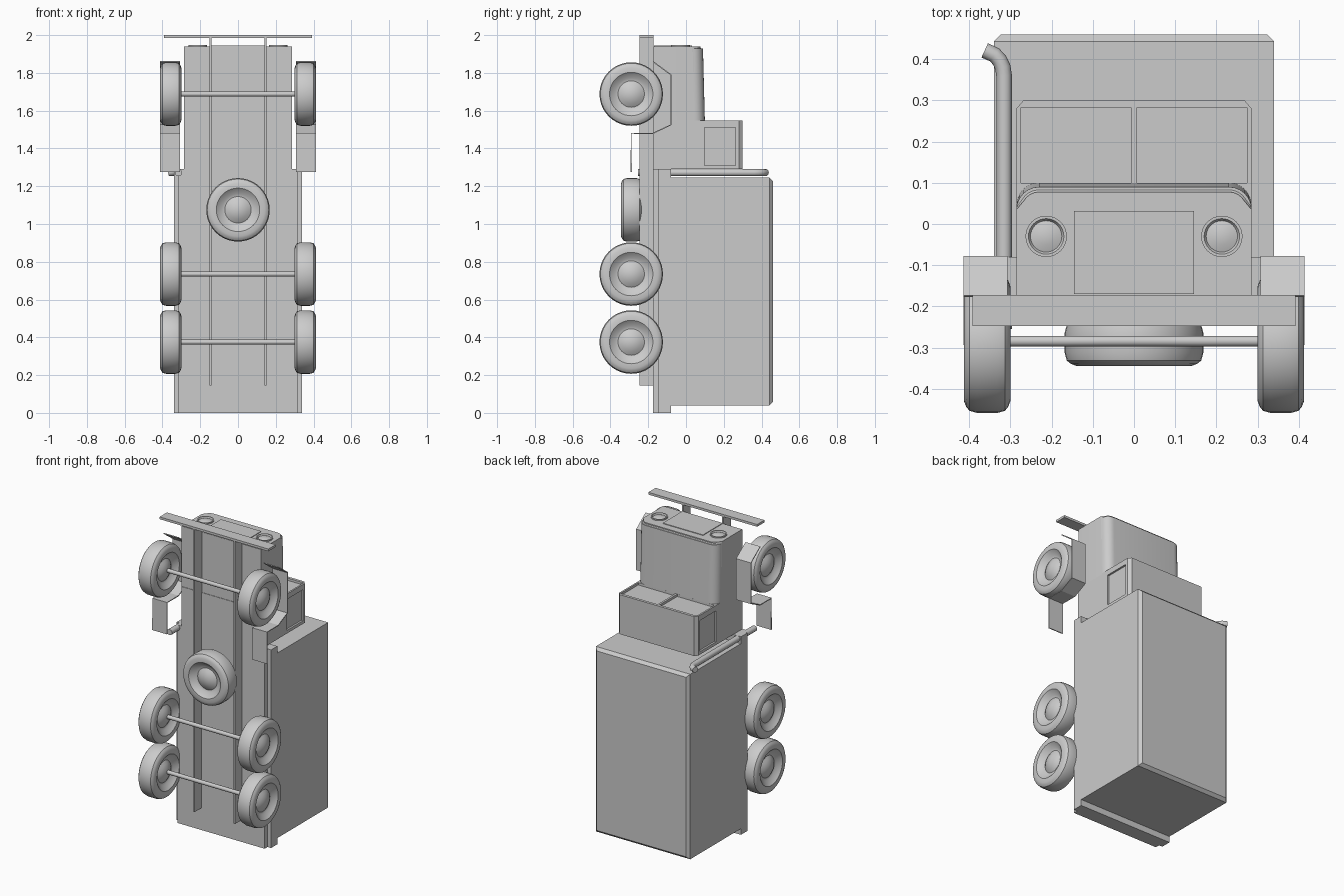
import bpy, bmesh, math
from mathutils import Matrix, Vector

if "Cube" in bpy.data.objects:
    bpy.data.objects.remove(bpy.data.objects["Cube"], do_unlink=True)

grey = bpy.data.materials.new("plain grey")
grey.use_nodes = True
grey.diffuse_color = (0.6, 0.6, 0.6, 1)
grey.node_tree.nodes["Principled BSDF"].inputs["Base Color"].default_value = (0.6, 0.6, 0.6, 1)


def finish(name, bm, smooth=None):
    bmesh.ops.recalc_face_normals(bm, faces=bm.faces)
    me = bpy.data.meshes.new(name)
    bm.to_mesh(me)
    bm.free()
    me.materials.append(grey)
    ob = bpy.data.objects.new(name, me)
    bpy.context.collection.objects.link(ob)
    if smooth:
        activate(ob)
        bpy.ops.object.shade_smooth_by_angle(angle=math.radians(smooth))
    return ob


def activate(ob):
    bpy.ops.object.select_all(action='DESELECT')
    ob.select_set(True)
    bpy.context.view_layer.objects.active = ob


def box_mesh(x0, x1, y0, y1, z0, z1):
    bm = bmesh.new()
    bmesh.ops.create_cube(bm, size=1)
    bmesh.ops.scale(bm, vec=(x1 - x0, y1 - y0, z1 - z0), verts=bm.verts)
    bmesh.ops.translate(bm, vec=((x0 + x1) / 2, (y0 + y1) / 2, (z0 + z1) / 2), verts=bm.verts)
    return bm


def box(name, *dims):
    return finish(name, box_mesh(*dims))


def prism(points, offset, depth):
    """Extrude a closed outline of 3D points along a vector."""
    bm = bmesh.new()
    face = bm.faces.new([bm.verts.new(Vector(p) + Vector(offset)) for p in points])
    ext = bmesh.ops.extrude_face_region(bm, geom=[face])
    bmesh.ops.translate(bm, vec=depth, verts=[v for v in ext["geom"] if isinstance(v, bmesh.types.BMVert)])
    return bm


def lathe(name, profile, matrix, steps=40):
    """Spin (radius, height) points around local z, then place them."""
    bm = bmesh.new()
    vs = [bm.verts.new((r, 0, h)) for r, h in profile]
    es = [bm.edges.new(p) for p in zip(vs, vs[1:])]
    bmesh.ops.spin(bm, geom=vs + es, cent=(0, 0, 0), axis=(0, 0, 1), angle=2 * math.pi, steps=steps)
    bmesh.ops.remove_doubles(bm, verts=bm.verts, dist=1e-5)
    bmesh.ops.transform(bm, matrix=matrix, verts=bm.verts)
    return finish(name, bm, 35)


def carve(ob, cutters):
    """Sink recesses into a part, discarding the cutters."""
    for dims in cutters:
        cutter = box("cutter", *dims)
        cutter.hide_render = True
        mod = ob.modifiers.new("recess", 'BOOLEAN')
        mod.operation, mod.solver, mod.object = 'DIFFERENCE', 'EXACT', cutter
        activate(ob)
        bpy.ops.object.modifier_apply(modifier=mod.name)
        bpy.data.objects.remove(cutter, do_unlink=True)


# Wheels: domed hub in a dished rim, the same on both faces
half = [(0, .052), (.025, .049), (.05, .04), (.07, .027), (.085, .03), (.11, .052),
        (.115, .056), (.14, .056), (.153, .051), (.163, .043), (.168, .025)]
wheel = half + [(r, -h) for r, h in reversed(half)]
names = {1.688: "front", 0.735: "middle", 0.375: "rear"}
for z, label in names.items():
    for side, word in ((1, "left"), (-1, "right")):
        place = Matrix.Translation((side * .356, -.29, z)) @ Matrix.Rotation(side * math.pi / 2, 4, 'Y')
        lathe(f"{label}_{word}_wheel", wheel, place)
    axle = Matrix.Translation((0, -.284, z)) @ Matrix.Rotation(math.pi / 2, 4, 'Y')
    lathe(f"{label}_axle", [(0, -.31), (.013, -.31), (.013, .31), (0, .31)], axle, 12)
lathe("spare_wheel", wheel, Matrix.Translation((0, -.288, 1.075)) @ Matrix.Rotation(math.pi / 2, 4, 'X'))

# Chassis and bumper
for side, word in ((1, "left"), (-1, "right")):
    box(f"{word}_chassis_rail", side * .145 - .006, side * .145 + .006, -.247, -.172, .145, 1.99)
box("front_bumper", -.392, .392, -.247, -.172, 1.985, 2.0)

# Cargo deck and body
box("deck_subframe", -.315, .315, -.175, -.145, 0, 1.29)
box("cargo_deck", -.34, .34, -.145, -.08, 0, 1.29)
bm = box_mesh(-.34, .34, -.08, .46, .04, 1.245)
top_edges = [e for e in bm.edges if all(v.co.y > .4 for v in e.verts)]
bmesh.ops.bevel(bm, geom=top_edges, offset=.018, segments=1, affect='EDGES')
finish("cargo_body", bm)

# Cab with recessed windows
outline = [(-.285, -.175, 0), (.285, -.175, 0), (.285, .28, 0), (.268, .3, 0), (-.268, .3, 0), (-.285, .28, 0)]
cab = finish("cab", prism(outline, (0, 0, 1.29), (0, 0, .257)))
carve(cab, [(-.274, -.007, .1, .282, 1.532, 1.6), (.007, .274, .1, .282, 1.532, 1.6),
            (.273, .4, .097, .262, 1.31, 1.512), (-.4, -.273, .097, .262, 1.31, 1.512)])

# Hood: rounded upper corners, sloping slightly to the nose
R = .055
arc = [(R * math.cos(a), R * math.sin(a)) for a in (math.radians(15 * i) for i in range(7))]
outline = [(-.285, -.172, 0), (.285, -.172, 0)]
outline += [(.285 - R + x, .1 - R + y, 0) for x, y in arc]
outline += [(-.285 + R - x, .1 - R + y, 0) for x, y in reversed(arc)]
bm = prism(outline, (0, 0, 1.54), (0, 0, .4))
for v in bm.verts:
    if v.co.z > 1.9 and v.co.y > 0:
        v.co.y -= .01
nose = [e for e in bm.edges if all(v.co.z > 1.9 for v in e.verts) and max(v.co.y for v in e.verts) > .05]
bmesh.ops.bevel(bm, geom=nose, offset=.012, segments=3, affect='EDGES')
finish("hood", bm, 40)
box("grille_plate", -.145, .145, -.17, .032, 1.935, 1.944)

# Headlights
for side, word in ((1, "left"), (-1, "right")):
    lathe(f"{word}_headlight", [(0, .008), (.02, .006), (.038, 0), (.043, .008), (.05, .008), (.05, -.01)],
          Matrix.Translation((side * .213, -.03, 1.94)), 32)

# Thin folded mudguards over the front wheels
path = [(-.175, 1.86), (-.08, 1.79), (-.08, 1.525), (-.175, 1.48), (-.29, 1.48), (-.29, 1.275)]
for x0, word in ((.307, "left"), (-.413, "right")):
    bm = bmesh.new()
    rows = [[bm.verts.new((x, y, z)) for x in (x0, x0 + .106)] for y, z in path]
    for a, b in zip(rows, rows[1:]):
        bm.faces.new((a[0], a[1], b[1], b[0]))
    guard = finish(f"{word}_mudguard", bm)
    mod = guard.modifiers.new("thickness", 'SOLIDIFY')
    mod.thickness, mod.offset = .006, 0

# Exhaust stack behind the cab, bent outwards at its tip
curve = bpy.data.curves.new("exhaust_stack", 'CURVE')
curve.dimensions, curve.bevel_depth, curve.bevel_resolution, curve.use_fill_caps = '3D', .019, 4, True
pts = [(-.315, -.255), (-.315, .36), (-.318, .38), (-.326, .397), (-.338, .41), (-.362, .421)]
spline = curve.splines.new('POLY')
spline.points.add(len(pts) - 1)
for p, (x, y) in zip(spline.points, pts):
    p.co = (x, y, 1.272, 1)
curve.materials.append(grey)
stack = bpy.data.objects.new("exhaust_stack", curve)
bpy.context.collection.objects.link(stack)
activate(stack)
bpy.ops.object.convert(target='MESH')
bpy.ops.object.shade_smooth_by_angle(angle=math.radians(40))
